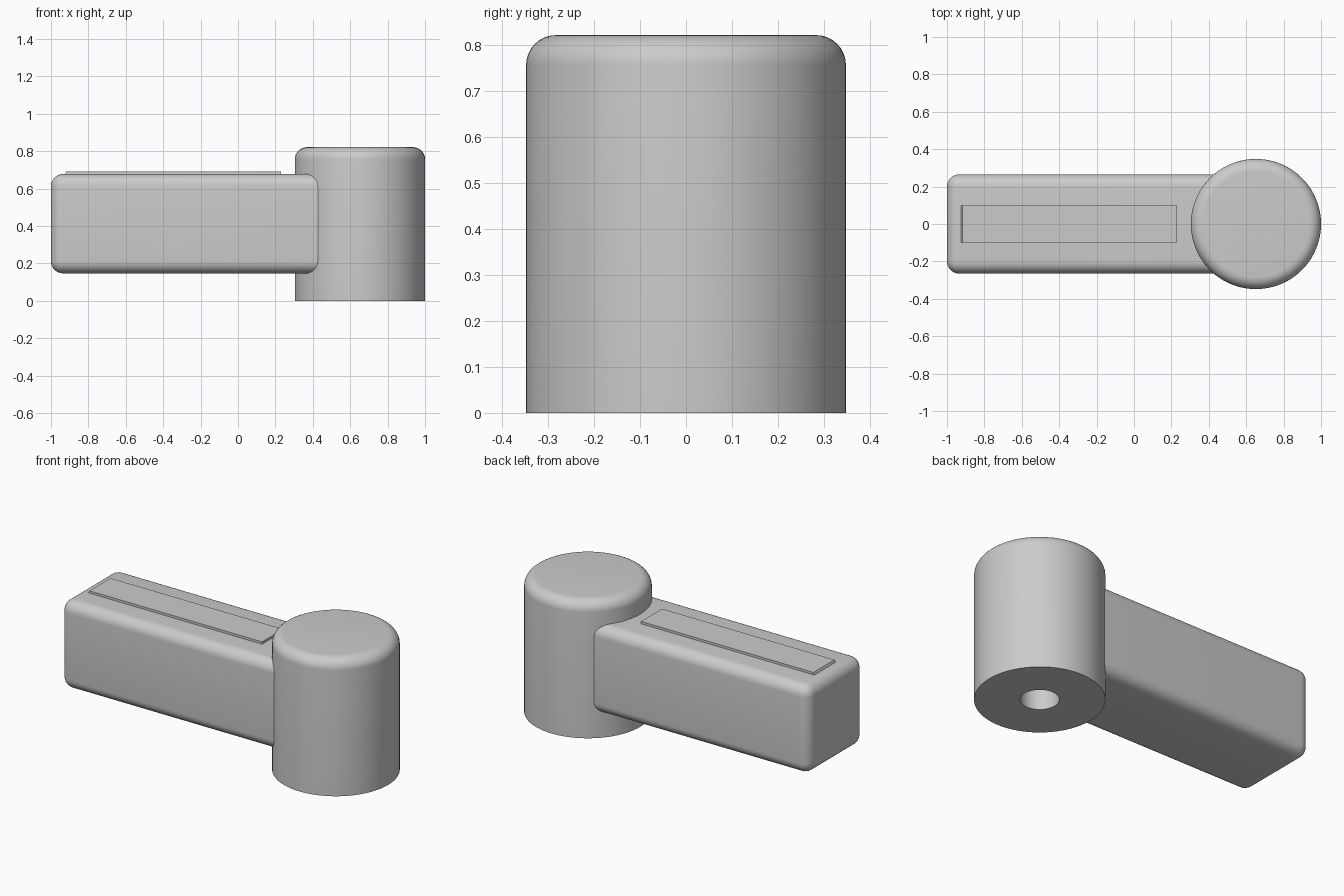
import bpy, bmesh, math
from mathutils import Matrix, Vector

if "Cube" in bpy.data.objects:
    bpy.data.objects.remove(bpy.data.objects["Cube"], do_unlink=True)

GREY = (0.6, 0.6, 0.6, 1)
mat = bpy.data.materials.new("light grey")
mat.use_nodes = True
mat.diffuse_color = GREY
mat.node_tree.nodes["Principled BSDF"].inputs["Base Color"].default_value = GREY

ROUND = 0.065


def finish(bm, name, smooth=True):
    bmesh.ops.recalc_face_normals(bm, faces=bm.faces)
    mesh = bpy.data.meshes.new(name)
    bm.to_mesh(mesh)
    bm.free()
    mesh.materials.append(mat)
    obj = bpy.data.objects.new(name, mesh)
    bpy.context.collection.objects.link(obj)
    if smooth:
        bpy.ops.object.select_all(action="DESELECT")
        obj.select_set(True)
        bpy.context.view_layer.objects.active = obj
        bpy.ops.object.shade_smooth_by_angle(angle=math.radians(35))
    return obj


def box(x0, x1, y, z0, z1):
    bm = bmesh.new()
    bmesh.ops.create_cube(bm, size=1, matrix=Matrix.Translation(
        ((x0 + x1) / 2, 0, (z0 + z1) / 2)) @ Matrix.Diagonal((x1 - x0, 2 * y, z1 - z0, 1)))
    return bm


# Hub: lathed profile with a rounded top rim and a blind bore from below
radius, height, bore, depth = 0.348, 0.822, 0.104, 0.5
profile = [(0, depth), (bore, depth), (bore, 0), (radius, 0)]
for i in range(9):
    a = math.pi / 2 * i / 8
    profile.append((radius - ROUND + ROUND * math.cos(a), height - ROUND + ROUND * math.sin(a)))
profile.append((0, height))
bm = bmesh.new()
verts = [bm.verts.new((r, 0, z)) for r, z in profile]
edges = [bm.edges.new(pair) for pair in zip(verts, verts[1:])]
bmesh.ops.spin(bm, geom=verts + edges, cent=(0, 0, 0), axis=(0, 0, 1),
               angle=2 * math.pi, steps=96, use_duplicate=False)
bmesh.ops.remove_doubles(bm, verts=bm.verts, dist=1e-5)
bmesh.ops.translate(bm, verts=bm.verts, vec=Vector((0.652, 0, 0)))
finish(bm, "hub")

# Arm: rounded bar whose square inner end is buried in the hub
inner = 0.5
bm = box(-1, inner, 0.265, 0.147, 0.678)
rounded = [e for e in bm.edges if any(v.co.x < 0 for v in e.verts)]
bmesh.ops.bevel(bm, geom=rounded, offset=ROUND, segments=8, profile=0.5,
                affect="EDGES", clamp_overlap=True)
finish(bm, "arm")

# Raised strip on top of the arm, its outer end sloped
bm = box(-0.932, 0.23, 0.1, 0.66, 0.692)
for v in bm.verts:
    if v.co.x < 0 and v.co.z > 0.68:
        v.co.x = -0.918
finish(bm, "top_strip", smooth=False)
